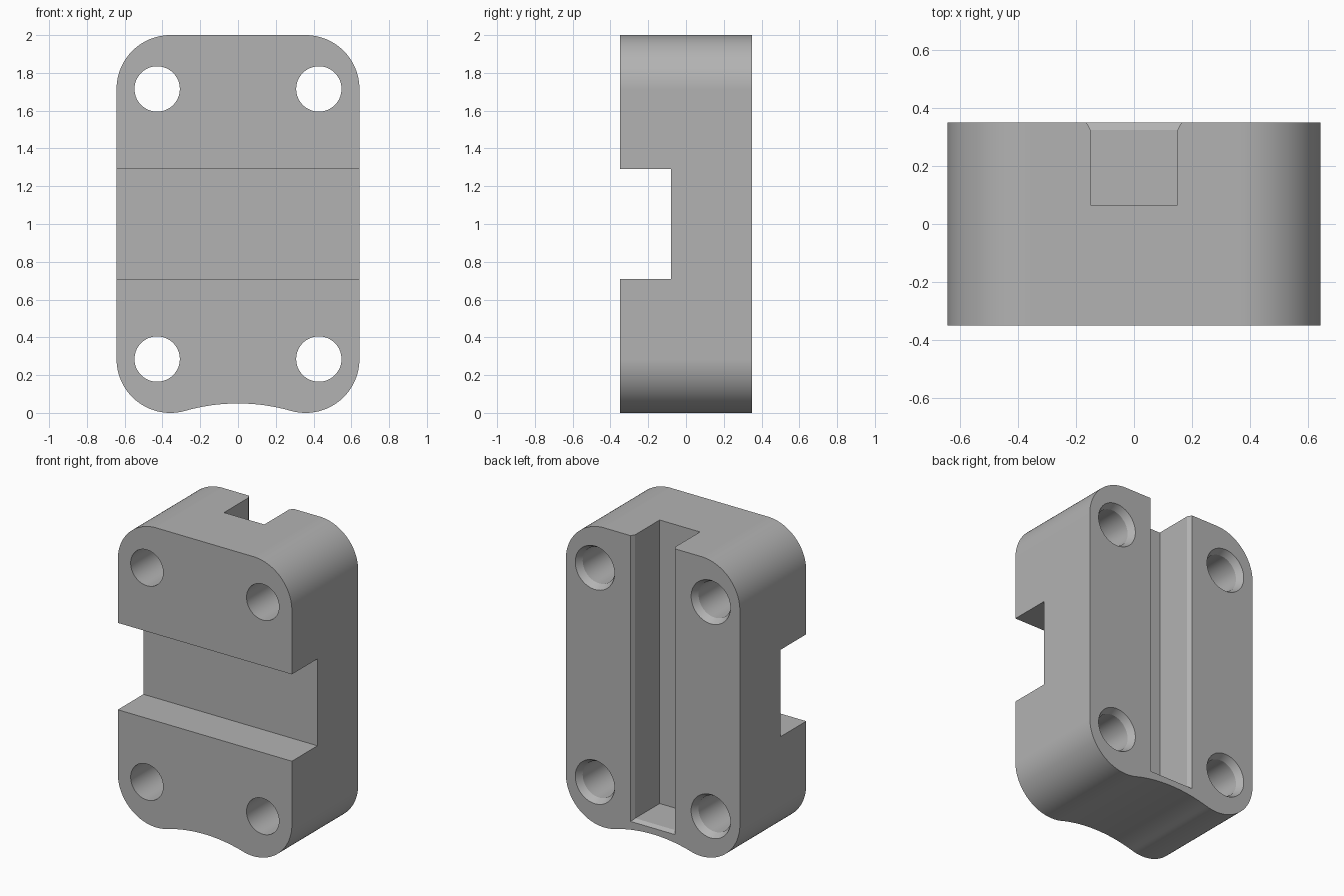
import bpy
from math import sin, cos, pi, radians, asin

cube = bpy.data.objects.get("Cube")
if cube:
    bpy.data.objects.remove(cube, do_unlink=True)

HALF_W, HALF_D, HEIGHT = 0.643, 0.35, 2.0
CORNER = 0.285          # corner radius
HOLLOW_RISE = 0.05      # height of the arched underside
HOLE_X, HOLE_R = 0.428, 0.12

grey = bpy.data.materials.new("grey")
grey.use_nodes = True
colour = (0.45, 0.45, 0.45, 1)
grey.diffuse_color = colour
grey.node_tree.nodes["Principled BSDF"].inputs["Base Color"].default_value = colour


def arc(cx, cz, r, start, end, steps):
    """Points on an arc in the xz plane."""
    angles = [start + (end - start) * i / steps for i in range(steps + 1)]
    return [(cx + r * cos(a), cz + r * sin(a)) for a in angles]


def loft(name, sections):
    """Closed solid through counter-clockwise xz outlines, each at its own y."""
    n = len(sections[0][1])
    verts = [(x, y, z) for y, outline in sections for x, z in outline]
    faces = [list(range(n)), list(range(len(verts) - n, len(verts)))[::-1]]
    for s in range(len(sections) - 1):
        a, b = s * n, (s + 1) * n
        for i in range(n):
            j = (i + 1) % n
            faces.append([a + j, a + i, b + i, b + j])
    mesh = bpy.data.meshes.new(name)
    mesh.from_pydata(verts, [], faces)
    mesh.materials.append(grey)
    obj = bpy.data.objects.new(name, mesh)
    bpy.context.collection.objects.link(obj)
    return obj


def rect(half_w, bottom, top):
    return [(-half_w, bottom), (half_w, bottom), (half_w, top), (-half_w, top)]


# Block outline: rounded corners flowing into an arched underside
cx = HALF_W - CORNER
drop = CORNER - HOLLOW_RISE
hollow_r = (cx**2 + drop**2 - CORNER**2) / (2 * (CORNER - drop))
tilt = asin(cx / (hollow_r + CORNER))
outline = arc(cx, CORNER, CORNER, -pi / 2 - tilt, 0, 32)
outline += arc(cx, HEIGHT - CORNER, CORNER, 0, pi / 2, 24)
outline += arc(-cx, HEIGHT - CORNER, CORNER, pi / 2, pi, 24)
outline += arc(-cx, CORNER, CORNER, pi, 1.5 * pi + tilt, 32)
outline += arc(0, HOLLOW_RISE - hollow_r, hollow_r, pi / 2 + tilt, pi / 2 - tilt, 24)[1:-1]
block = loft("clamp_block", [(-HALF_D, outline), (HALF_D, outline)])

# Channel across the front
channel = rect(1, 0.71, 1.29)
cutters = [loft("channel_cutter", [(-0.5, channel), (-0.08, channel)])]

# Slot down the back, open at the top, with a bevelled mouth
bevel = 0.027
mouth = [(0.065, 0), (HALF_D - bevel, 0), (HALF_D + bevel, 0.03)]
cutters.append(loft("slot_cutter", [(y, rect(0.149 + g, 0.107 - g, 2.2)) for y, g in mouth]))

# Bolt holes, countersunk at the back
sink = 0.043
hole = [(-0.5, 0), (HALF_D - sink, 0), (HALF_D + sink, 0.05)]
for x in (-HOLE_X, HOLE_X):
    for z in (CORNER, HEIGHT - CORNER):
        cutters.append(loft("hole_cutter", [
            (y, arc(x, z, HOLE_R + g, 0, 2 * pi, 64)[:-1]) for y, g in hole]))

# Cut everything out of the block
bpy.ops.object.select_all(action="DESELECT")
bpy.context.view_layer.objects.active = block
block.select_set(True)
for cutter in cutters:
    cutter.hide_render = True
    mod = block.modifiers.new("cut", "BOOLEAN")
    mod.operation, mod.solver, mod.object = "DIFFERENCE", "EXACT", cutter
    bpy.ops.object.modifier_apply(modifier=mod.name)
    bpy.data.objects.remove(cutter, do_unlink=True)

# Smooth curved walls, crisp edges, flat faces kept flat
bpy.ops.object.shade_smooth_by_angle(angle=radians(20))
weighted = block.modifiers.new("flat_faces", "WEIGHTED_NORMAL")
weighted.keep_sharp = True
